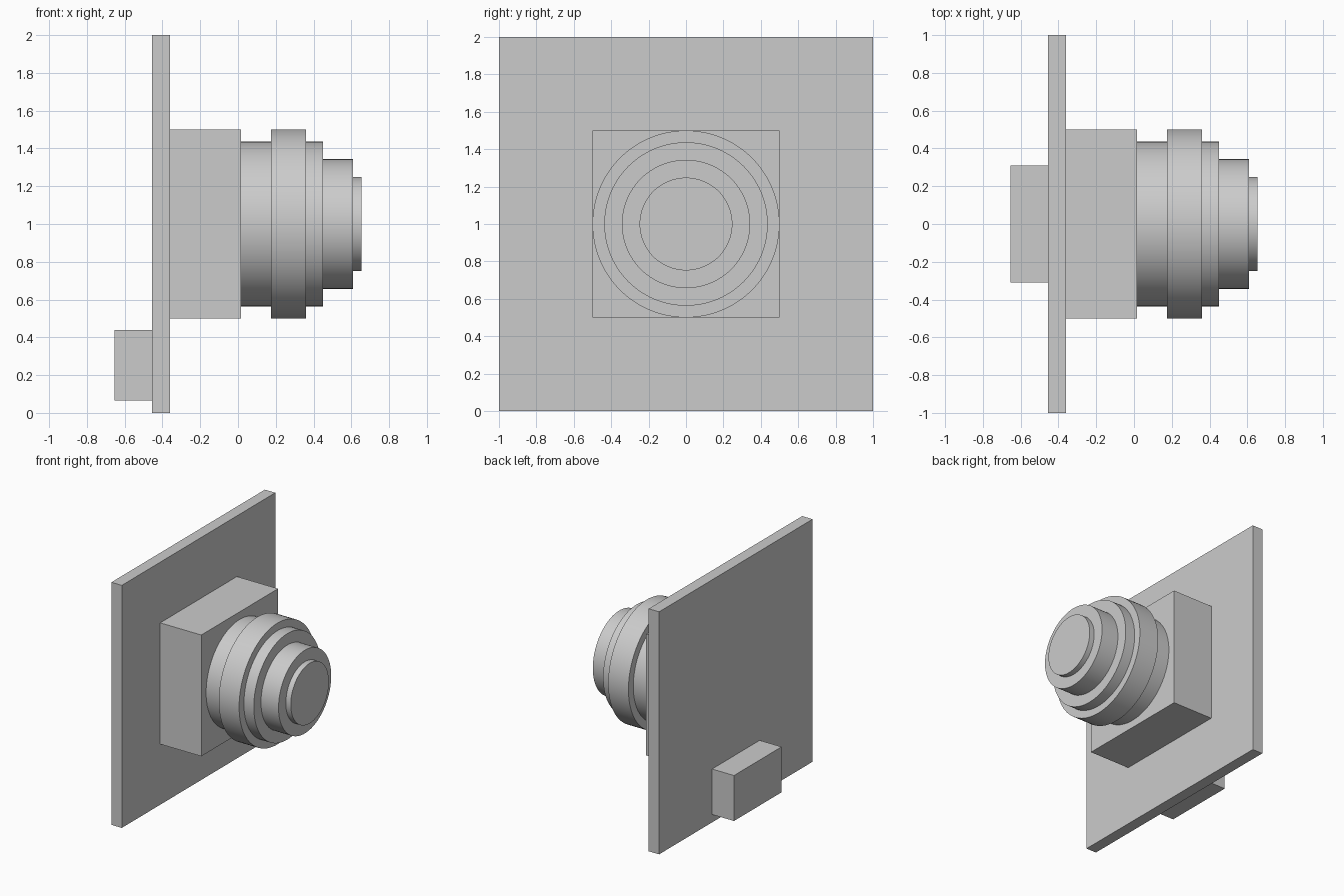
import bpy
import bmesh
from math import radians
from mathutils import Matrix

old = bpy.data.objects.get("Cube")
if old:
    bpy.data.objects.remove(old, do_unlink=True)

GREY = (0.6, 0.6, 0.6, 1.0)
grey = bpy.data.materials.new("plain grey")
grey.use_nodes = True
grey.diffuse_color = GREY
grey.node_tree.nodes["Principled BSDF"].inputs["Base Color"].default_value = GREY


def finish(name, bm):
    mesh = bpy.data.meshes.new(name)
    bmesh.ops.recalc_face_normals(bm, faces=bm.faces)
    bm.to_mesh(mesh)
    bm.free()
    mesh.materials.append(grey)
    obj = bpy.data.objects.new(name, mesh)
    bpy.context.collection.objects.link(obj)
    return obj


def box(name, x0, x1, width, z0, z1):
    """Box centred on y = 0 between the given x and z limits."""
    bm = bmesh.new()
    place = Matrix.Translation(((x0 + x1) / 2, 0, (z0 + z1) / 2))
    size = Matrix.Diagonal((x1 - x0, width, z1 - z0, 1))
    bmesh.ops.create_cube(bm, size=1, matrix=place @ size)
    return finish(name, bm)


def lathe(name, profile, height, sides=96):
    """Turn (x, radius) points around a horizontal axis along x."""
    bm = bmesh.new()
    verts = [bm.verts.new((x, 0, height + r)) for x, r in profile]
    edges = [bm.edges.new(pair) for pair in zip(verts, verts[1:])]
    bmesh.ops.spin(bm, geom=verts + edges, cent=(0, 0, height), axis=(1, 0, 0),
                   angle=radians(360), steps=sides)
    bmesh.ops.remove_doubles(bm, verts=bm.verts, dist=0.0001)
    return finish(name, bm)


# Circuit board, sensor housing and rear connector
box("board", -0.455, -0.36, 2.0, 0, 2.0)
box("lens_mount", -0.36, 0.015, 1.0, 0.5, 1.5)
box("rear_connector", -0.655, -0.455, 0.62, 0.065, 0.44)

# Stepped lens barrel: start, end and radius of each ring
rings = [(0.015, 0.175, 0.437), (0.175, 0.36, 0.5), (0.36, 0.45, 0.437),
         (0.45, 0.61, 0.343), (0.61, 0.655, 0.248)]
profile = [(rings[0][0], 0)]
for start, end, radius in rings:
    profile += [(start, radius), (end, radius)]
profile.append((rings[-1][1], 0))
lens = lathe("lens_barrel", profile, 1.0)

bpy.ops.object.select_all(action="DESELECT")
lens.select_set(True)
bpy.context.view_layer.objects.active = lens
bpy.ops.object.shade_smooth_by_angle(angle=radians(30))
